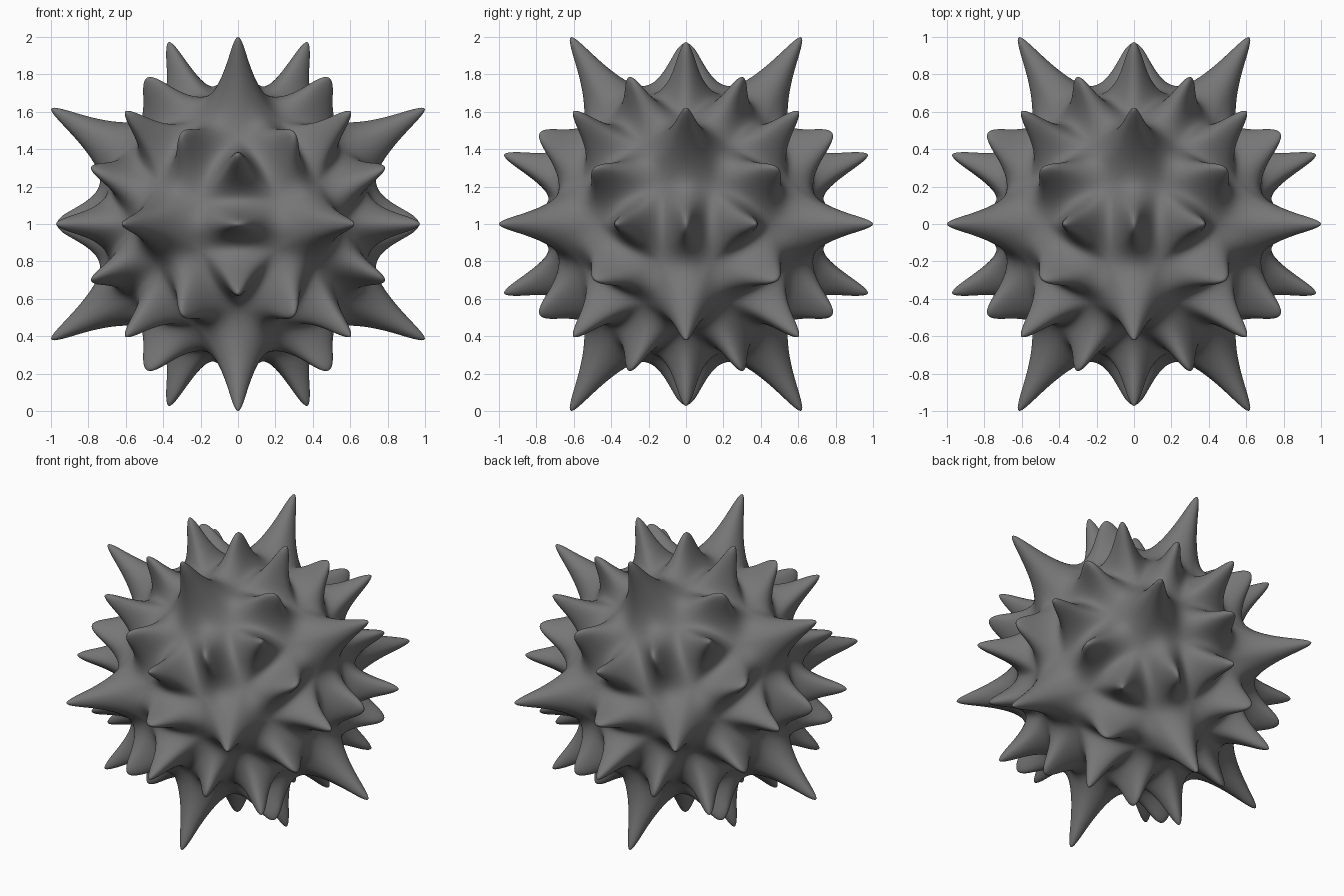
import bpy, bmesh, math
from itertools import combinations
from mathutils import Vector

cube = bpy.data.objects.get("Cube")
if cube:
    bpy.data.objects.remove(cube)

PHI = (1 + math.sqrt(5)) / 2
BODY = 0.66  # radius of the valleys in the control cage

# Directions of the twelve main spikes: corners of an icosahedron
corners = []
for a in (-1, 1):
    for b in (-PHI, PHI):
        corners += [Vector((0, a, b)).normalized(),
                    Vector((b, 0, a)).normalized(),
                    Vector((a, b, 0)).normalized()]


def adjacent(u, v):
    return u.dot(v) > 0.4


edges = [p for p in combinations(corners, 2) if adjacent(*p)]
faces = [t for t in combinations(corners, 3)
         if all(adjacent(u, v) for u, v in combinations(t, 2))]

bm = bmesh.new()

# Valley points: halfway between each triangle's centre and its corners
valley = []
for tri in faces:
    centre = sum(tri, Vector()) / 3
    for corner in tri:
        valley.append(bm.verts.new((centre + corner).normalized() * BODY))


def add_spike(direction, sides, tip, taper):
    """Raise a tapered prism over the valley points nearest to a direction."""
    d = direction.normalized()
    ring = sorted(valley, key=lambda v: -v.co.dot(d))[:sides]
    x_axis = d.orthogonal().normalized()
    y_axis = d.cross(x_axis)
    ring.sort(key=lambda v: math.atan2(v.co.dot(y_axis), v.co.dot(x_axis)))
    # Raise the cap so that the smoothed tip lands at the wanted radius
    floor = ring[0].co.dot(d)
    sink = 0.722 / (sides + 5)
    height = (tip - sink * floor) / (1 - sink)
    cap = [bm.verts.new(d * height + (v.co - d * floor) * taper) for v in ring]
    bm.faces.new(cap)
    for i in range(sides):
        j = (i + 1) % sides
        bm.faces.new((ring[i], ring[j], cap[j], cap[i]))


# Long five-sided spikes, medium three-sided spikes, short blade-like spikes
for c in corners:
    add_spike(c, 5, 1.173, 0.1)
for t in faces:
    add_spike(sum(t, Vector()), 3, 1.04, 0.25)
for e in edges:
    add_spike(sum(e, Vector()), 4, 0.967, 0.22)

for f in bm.faces:
    f.smooth = True
bmesh.ops.recalc_face_normals(bm, faces=bm.faces[:])
mesh = bpy.data.meshes.new("spiky_ball")
bm.to_mesh(mesh)
bm.free()

ball = bpy.data.objects.new("spiky_ball", mesh)
ball.location.z = 1
bpy.context.collection.objects.link(ball)

# Round the cage into smooth spikes
smooth = ball.modifiers.new("smooth", 'SUBSURF')
smooth.levels = smooth.render_levels = 4

# Plain grey surface
grey = bpy.data.materials.new("dark grey")
grey.use_nodes = True
color = (0.18, 0.18, 0.18, 1)
grey.diffuse_color = color
grey.node_tree.nodes["Principled BSDF"].inputs["Base Color"].default_value = color
mesh.materials.append(grey)
